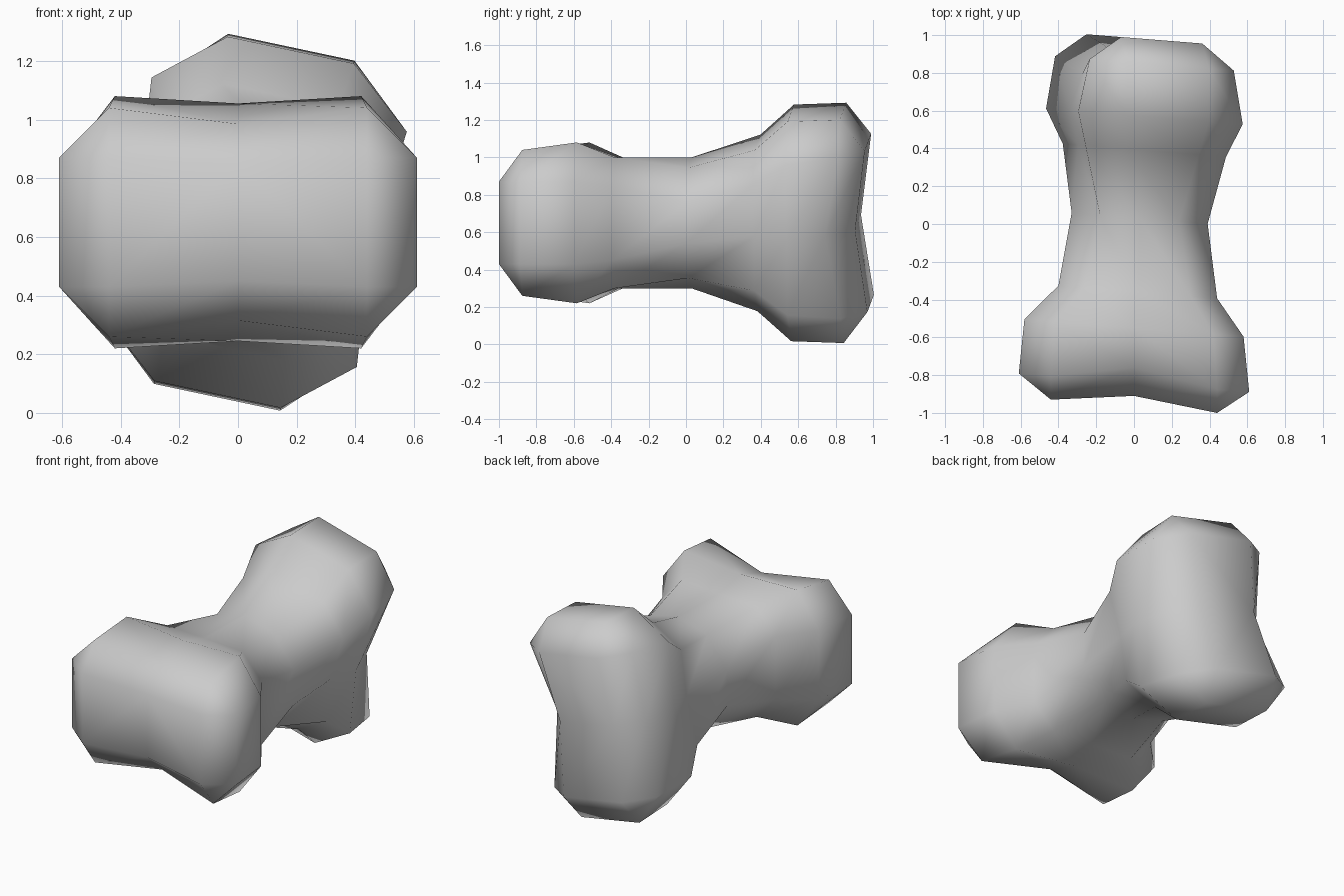
import bpy
import bmesh
import math

cube = bpy.data.objects.get("Cube")
if cube:
    bpy.data.objects.remove(cube, do_unlink=True)

SHEAR = -0.08   # slight yaw of the whole bone
MID_Z = 0.65

bm = bmesh.new()


def place(u, v, y, twist, cx):
    """Turn a cross-section point about the shaft and add it."""
    a = math.radians(twist)
    x = u * math.cos(a) - v * math.sin(a)
    z = u * math.sin(a) + v * math.cos(a)
    return bm.verts.new((x + cx, y + SHEAR * x, z + MID_Z))


def ring(y, twist, cx, wide, side, corner, tall, mid, notch):
    """Ten-sided section: flat sides, chamfered corners, pinched middle."""
    half = [(wide, -side, y), (wide, side, y), (corner, tall, y),
            (0, mid, y + notch), (-corner, tall, y)]
    points = half + [(-u, -v, w) for u, v, w in half]
    return [place(u, v, w, twist, cx) for u, v, w in points]


def bridge(a, b):
    """Join two loops, dropping repeated corners."""
    n = len(a)
    for i in range(n):
        j = (i + 1) % n
        bm.faces.new(list(dict.fromkeys((a[i], a[j], b[j], b[i]))))


def end_cap(loop, tip, dip, twist, cx):
    """Two knob faces meeting in a shallow central dip."""
    half = [(0.44, -0.22, tip), (0.44, 0.22, tip), (0, 0.20, dip)]
    points = half + [(-u, -v, y) for u, v, y in half]
    a, b, top, d, e, low = [place(u, v, y, twist, cx) for u, v, y in points]
    bridge(loop, [a, b, b, top, d, d, e, e, low, a])
    bm.faces.new((a, b, top, low))
    bm.faces.new((top, d, e, low))


# Front knobs and shaft, up to the round waist
front = [ring(*s) for s in (
    (-0.84, 0, 0.0, 0.61, 0.22, 0.44, 0.39, 0.335, 0.08),
    (-0.55, 0, 0.0, 0.58, 0.22, 0.42, 0.43, 0.405, 0),
    (-0.36, 0, 0.02, 0.42, 0.20, 0.28, 0.35, 0.35, 0),
    (0.03, 0, 0.03, 0.36, 0.11, 0.21, 0.295, 0.35, 0),
)]

# Back knobs, turned about the shaft
TURN = 78
BACK_X = 0.055
back = [ring(y, TURN, BACK_X, *s) for y, *s in (
    (0.39, 0.44, 0.20, 0.29, 0.38, 0.36, 0),
    (0.57, 0.60, 0.22, 0.41, 0.445, 0.405, 0),
    (0.85, 0.61, 0.22, 0.44, 0.39, 0.335, -0.08),
)]

for loops in (front, back):
    for first, second in zip(loops, loops[1:]):
        bridge(first, second)

# The turned end meets the waist two points round, so the shaft runs straight
bridge(front[-1], back[0][-2:] + back[0][:-2])
end_cap(front[0], -0.965, -0.91, 0, 0.0)
end_cap(back[-1], 0.98, 0.92, TURN, BACK_X)

bmesh.ops.recalc_face_normals(bm, faces=bm.faces)
mesh = bpy.data.meshes.new("bone")
bm.to_mesh(mesh)
bm.free()
for face in mesh.polygons:
    face.use_smooth = True

bone = bpy.data.objects.new("bone", mesh)
bpy.context.scene.collection.objects.link(bone)

# Plain grey surface
grey = bpy.data.materials.new("light grey")
grey.use_nodes = True
colour = (0.6, 0.6, 0.6, 1)
grey.diffuse_color = colour
grey.node_tree.nodes["Principled BSDF"].inputs["Base Color"].default_value = colour
mesh.materials.append(grey)
